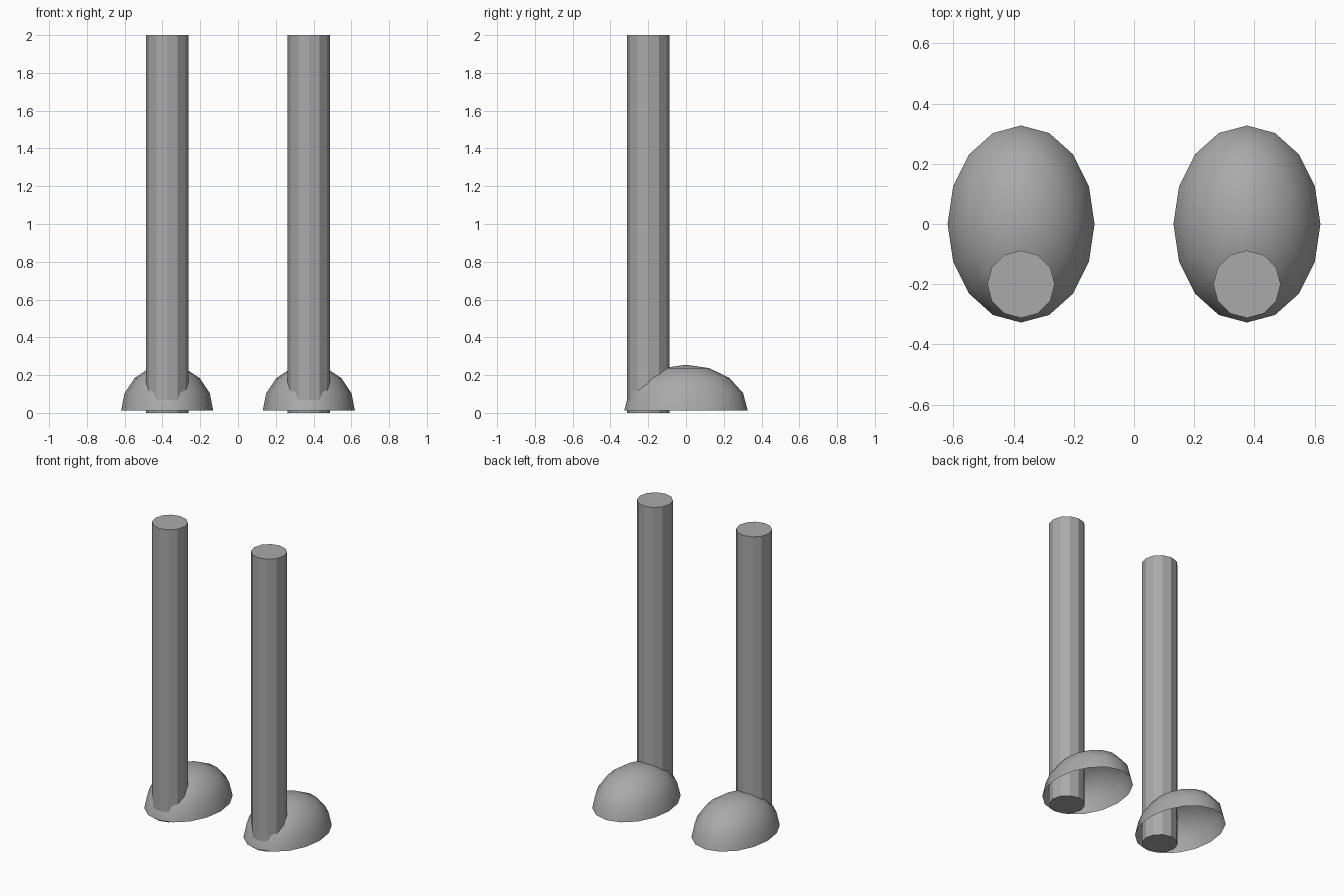
import bpy
import bmesh
from mathutils import Matrix

cube = bpy.data.objects.get("Cube")
if cube:
    bpy.data.objects.remove(cube, do_unlink=True)

# One flat grey for everything
grey = bpy.data.materials.new("grey")
grey.use_nodes = True
colour = (0.4, 0.4, 0.4, 1)
grey.diffuse_color = colour
grey.node_tree.nodes["Principled BSDF"].inputs["Base Color"].default_value = colour


def make_object(name, bm, location, smooth):
    mesh = bpy.data.meshes.new(name)
    for face in bm.faces:
        face.smooth = smooth
    bm.to_mesh(mesh)
    bm.free()
    mesh.materials.append(grey)
    obj = bpy.data.objects.new(name, mesh)
    obj.location = location
    bpy.context.collection.objects.link(obj)
    return obj


def add_leg(side, x):
    # Straight twelve-sided post, closed at both ends, near the front of the foot
    bm = bmesh.new()
    bmesh.ops.create_cone(bm, cap_ends=True, segments=12,
                          radius1=0.112, radius2=0.112, depth=2)
    make_object(side + "_leg", bm, (x, -0.2, 1), False)


def add_foot(side, x):
    # Hollow oval dome, open underneath
    bm = bmesh.new()
    bmesh.ops.create_uvsphere(bm, u_segments=16, v_segments=8, radius=1)
    bmesh.ops.bisect_plane(bm, geom=bm.verts[:] + bm.edges[:] + bm.faces[:],
                           dist=0.001, plane_co=(0, 0, 0), plane_no=(0, 0, 1),
                           clear_inner=True)
    bmesh.ops.transform(bm, matrix=Matrix.Diagonal((0.244, 0.327, 0.243, 1)),
                        verts=bm.verts)
    make_object(side + "_foot", bm, (x, 0, 0.012), True)


for side, x in (("left", 0.375), ("right", -0.375)):
    add_leg(side, x)
    add_foot(side, x)
